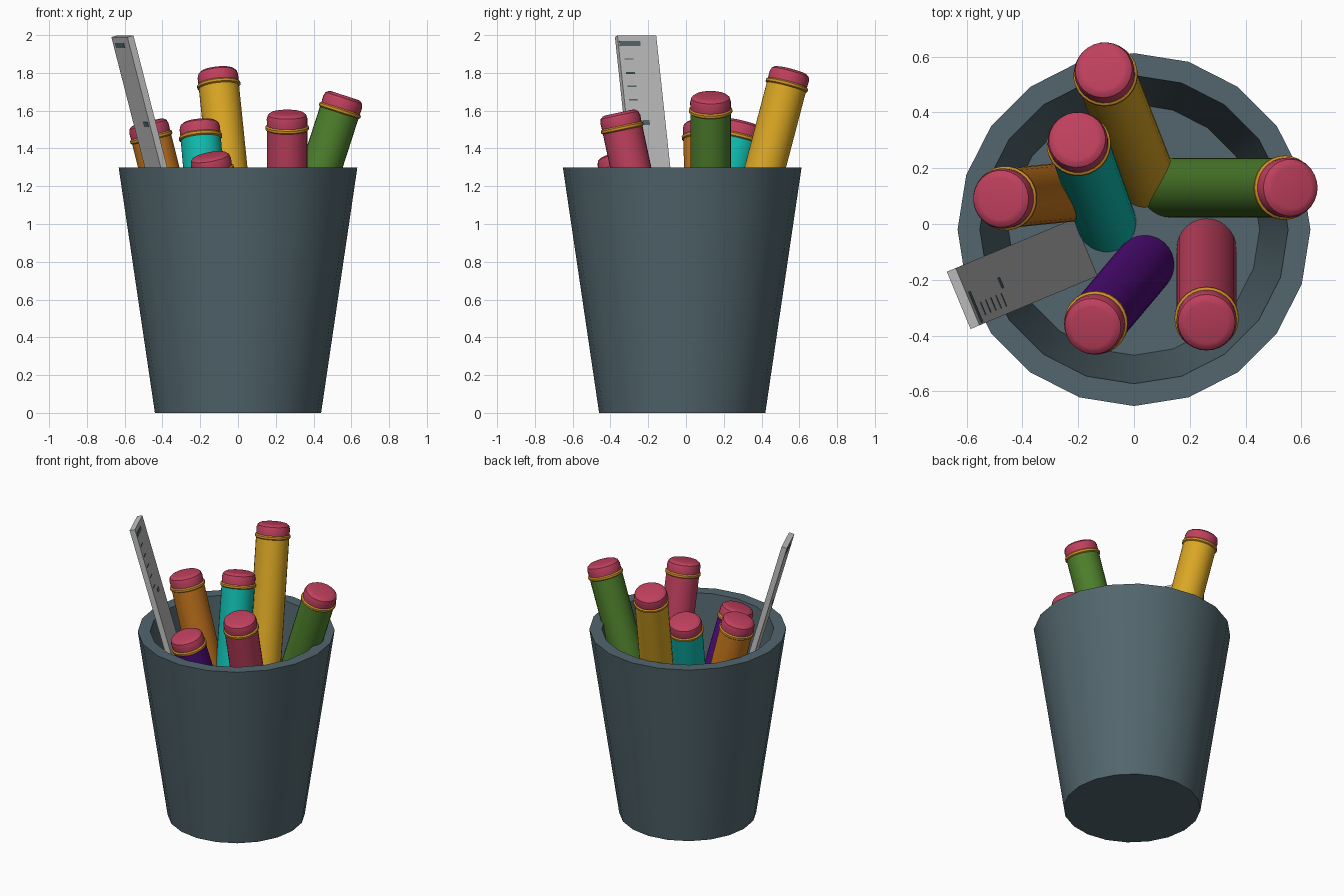
import bpy, bmesh, math
from mathutils import Vector, Matrix

if "Cube" in bpy.data.objects:
    bpy.data.objects.remove(bpy.data.objects["Cube"])


def mat(name, rgb):
    m = bpy.data.materials.new(name)
    lin = [(c / 255 / 12.92) if c < 11 else ((c / 255 + 0.055) / 1.055) ** 2.4 for c in rgb]
    m.diffuse_color = (*lin, 1)
    m.use_nodes = True
    m.node_tree.nodes["Principled BSDF"].inputs["Base Color"].default_value = m.diffuse_color
    return m


SLATE = mat("slate", (82, 102, 109))
GREY = mat("ruler_grey", (192, 192, 192))
GOLD = mat("ferrule_gold", (208, 145, 38))
PINK = mat("eraser_pink", (192, 64, 94))
PENCILS = {
    "yellow": mat("yellow", (218, 166, 36)),
    "orange": mat("orange", (200, 120, 30)),
    "green": mat("green", (78, 128, 44)),
    "teal": mat("teal", (16, 188, 175)),
    "purple": mat("purple", (80, 12, 122)),
    "crimson": PINK,
}


def finish(bm, name, mats, matrix=None):
    bmesh.ops.recalc_face_normals(bm, faces=bm.faces)
    me = bpy.data.meshes.new(name)
    bm.to_mesh(me)
    bm.free()
    ob = bpy.data.objects.new(name, me)
    bpy.context.collection.objects.link(ob)
    for m in mats:
        me.materials.append(m)
    if matrix:
        ob.matrix_world = matrix
    return ob


def smooth(ob):
    bpy.ops.object.select_all(action='DESELECT')
    ob.select_set(True)
    bpy.context.view_layer.objects.active = ob
    bpy.ops.object.shade_smooth_by_angle(angle=math.radians(30))


def lathe(name, profile, sides, mats, matrix=None):
    """Revolve (radius, z, material) rows about z and cap both ends."""
    bm = bmesh.new()
    rings = []
    for r, z, _ in profile:
        rings.append([bm.verts.new((r * math.cos(math.tau * i / sides),
                                    r * math.sin(math.tau * i / sides), z))
                      for i in range(sides)])
    for k in range(len(rings) - 1):
        a, b = rings[k], rings[k + 1]
        for i in range(sides):
            j = (i + 1) % sides
            bm.faces.new((a[i], a[j], b[j], b[i])).material_index = profile[k][2]
    bm.faces.new(rings[0]).material_index = profile[0][2]
    bm.faces.new(rings[-1]).material_index = profile[-1][2]
    ob = finish(bm, name, mats, matrix)
    smooth(ob)
    return ob


# Tapered 20-sided cup with a raised inner floor
FLOOR = 0.35
lathe("cup", [(0.44, 0, 0), (0.632, 1.3, 0), (0.552, 1.3, 0), (0.45, FLOOR, 0)],
      20, [SLATE], Matrix.Translation((0, -0.02, 0)))


# Pencils: centre of eraser top, and point where the axis meets the cup floor
def pencil(colour, top, foot):
    top, foot = Vector(top), Vector((*foot, FLOOR))
    axis = top - foot
    n = axis.length
    m = Matrix.Translation(foot) @ axis.to_track_quat('Z', 'Y').to_matrix().to_4x4()
    lathe(colour + "_pencil",
          [(0.107, -0.05, 0), (0.107, n - 0.096, 1), (0.115, n - 0.09, 1),
           (0.115, n - 0.077, 1), (0.107, n - 0.07, 2), (0.108, n - 0.035, 2),
           (0.102, n - 0.014, 2), (0.088, n - 0.003, 2), (0.075, n, 2)],
          28, [PENCILS[colour], GOLD, PINK], m)


pencil("yellow", (-0.11, 0.555, 1.815), (0.04, 0.17))
pencil("green", (0.565, 0.13, 1.68), (0.135, 0.13))
pencil("crimson", (0.26, -0.355, 1.59), (0.26, -0.09))
pencil("teal", (-0.205, 0.305, 1.54), (-0.10, 0.01))
pencil("purple", (-0.15, -0.37, 1.365), (0.035, -0.15))
pencil("orange", (-0.48, 0.09, 1.54), (-0.18, 0.12))

# Ruler frame: local x = inward face normal, y = width, z = along the ruler
ruler_top = Vector((-0.612, -0.267, 1.994))
up = Vector((-0.256, -0.107, 1)).normalized()
wide = Vector((-0.383, 0.924, 0))
wide = (wide - up * wide.dot(up)).normalized()
inward = wide.cross(up)
R = Matrix((inward, wide, up)).transposed().to_4x4()
R.translation = ruler_top
WIDTH, THICK, LENGTH = 0.222, 0.036, 1.72


def add_box(bm, centre, size):
    bmesh.ops.create_cube(bm, size=1, matrix=Matrix.Translation(centre) @ Matrix.Diagonal((*size, 1)))


bm = bmesh.new()
add_box(bm, (0, 0, -LENGTH / 2), (THICK, WIDTH, LENGTH))
finish(bm, "ruler", [GREY], R)

# Ruler graduation marks: thin plates starting at the front edge
bm = bmesh.new()
face = THICK / 2
add_box(bm, (face, -0.045, -0.045), (0.004, 0.12, 0.026))
for i in range(5):
    add_box(bm, (face, -0.06, -0.13 - 0.075 * i), (0.004, 0.05, 0.007))
add_box(bm, (face, 0.0, -0.48), (0.004, 0.04, 0.026))
add_box(bm, (-face, 0.02, -0.045), (0.004, 0.12, 0.026))
add_box(bm, (-face, -0.06, -0.48), (0.004, 0.06, 0.026))
finish(bm, "ruler_marks", [SLATE], R)
